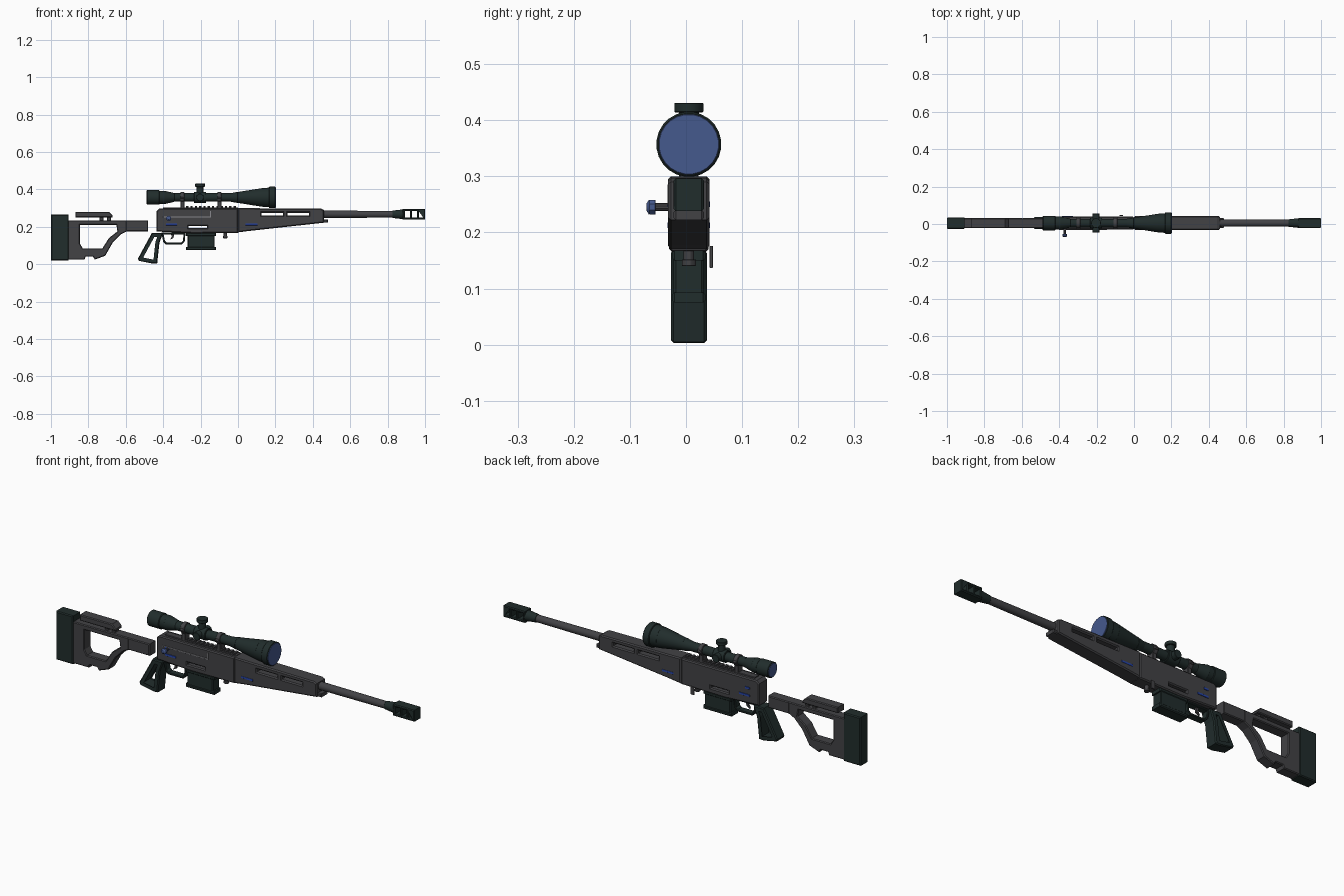
import bpy, math
from mathutils import Matrix, Vector

starter = bpy.data.objects.get("Cube")
if starter:
    bpy.data.objects.remove(starter)

CENTRE_Y = 0.005
SCOPE_Z = 0.357
BORE_Z = 0.267
BODY_HALF = 0.035
SLIM_HALF = 0.027
CHAMFER_SHARE = 0.15


def material(name, red, green, blue):
    mat = bpy.data.materials.new(name)
    mat.use_nodes = True
    colour = (red, green, blue, 1)
    mat.diffuse_color = colour
    mat.node_tree.nodes["Principled BSDF"].inputs["Base Color"].default_value = colour
    return mat


GREY = material("gunmetal grey", 0.055, 0.055, 0.06)
GREEN = material("dark green", 0.015, 0.026, 0.025)
BLUE = material("marking blue", 0.02, 0.06, 0.4)
LENS = material("lens blue", 0.06, 0.1, 0.27)
STEEL = material("bare steel", 0.25, 0.25, 0.27)


def add_object(name, data):
    ob = bpy.data.objects.new(name, data)
    bpy.context.collection.objects.link(ob)
    bpy.ops.object.select_all(action='DESELECT')
    ob.select_set(True)
    bpy.context.view_layer.objects.active = ob
    return ob


def plate(name, mat, half, outline, holes=(), y=CENTRE_Y):
    """Side outline with holes, extruded across the rifle with chamfered rims."""
    chamfer = half * CHAMFER_SHARE
    curve = bpy.data.curves.new(name, 'CURVE')
    curve.dimensions, curve.fill_mode = '2D', 'BOTH'
    curve.extrude, curve.bevel_depth = half - chamfer, chamfer
    curve.offset, curve.bevel_resolution = -chamfer, 0
    for loop in (outline, *holes):
        spline = curve.splines.new('POLY')
        spline.points.add(len(loop) - 1)
        for point, (x, z) in zip(spline.points, loop):
            point.co = (x, z, 0, 1)
        spline.use_cyclic_u, spline.use_smooth = True, False
    ob = add_object(name, curve)
    ob.location.y = y
    ob.rotation_euler.x = math.pi / 2
    bpy.ops.object.convert(target='MESH')
    converted = bpy.context.object
    converted.data.materials.clear()
    converted.data.materials.append(mat)


def rect(left, right, bottom, top):
    return [(left, bottom), (right, bottom), (right, top), (left, top)]


def slots(start, count, pitch, length, bottom, top):
    """Row of equal rectangular holes."""
    lefts = [start + i * pitch for i in range(count)]
    return [rect(left, left + length, bottom, top) for left in lefts]


def inset(outline, wall):
    """Outline moved inwards by the wall thickness (anticlockwise loops)."""
    points = [Vector(p) for p in outline]
    result = []
    for i, here in enumerate(points):
        before, after = points[i - 1], points[(i + 1) % len(points)]
        first = (here - before).orthogonal().normalized()
        second = (after - here).orthogonal().normalized()
        result.append(here + (first + second) * wall / (1 + first.dot(second)))
    return result


def box(name, mat, left, right, bottom, top, half, y=CENTRE_Y):
    plate(name, mat, half, rect(left, right, bottom, top), y=y)


def tube(name, mat, origin, axis, start, end, radius, end_radius=None, sides=24):
    """Turned part along an axis, straight or tapered, with softened rims."""
    end_radius = end_radius or radius
    rim = min(radius, end_radius, end - start) * CHAMFER_SHARE / 2
    rings = [(start, radius - rim), (start + rim, radius),
             (end - rim, end_radius), (end, end_radius - rim)]
    turn = {'X': Matrix.Rotation(math.pi / 2, 3, 'Y'),
            'Y': Matrix.Rotation(-math.pi / 2, 3, 'X'),
            'Z': Matrix.Identity(3)}[axis]
    verts, faces = [], []
    for along, r in rings:
        for i in range(sides):
            angle = math.tau * (i + 0.5) / sides
            local = Vector((r * math.cos(angle), r * math.sin(angle), along))
            verts.append(turn @ local + Vector(origin))
    for k in range(len(rings) - 1):
        low, high = k * sides, (k + 1) * sides
        for i in range(sides):
            j = (i + 1) % sides
            faces.append((low + i, low + j, high + j, high + i))
    faces.append(tuple(reversed(range(sides))))
    faces.append(tuple(range(len(verts) - sides, len(verts))))
    mesh = bpy.data.meshes.new(name)
    mesh.from_pydata(verts, [], faces)
    mesh.materials.append(mat)
    add_object(name, mesh)
    bpy.ops.object.shade_smooth_by_angle(angle=math.radians(30))


# Butt stock
box("butt_pad", GREEN, -1, -0.905, 0.02, 0.265, 0.031)
stock_outline = [(-0.91, 0.025), (-0.82, 0.025), (-0.815, 0.04), (-0.775, 0.04),
                 (-0.765, 0.025), (-0.71, 0.045), (-0.67, 0.115), (-0.625, 0.16),
                 (-0.595, 0.175), (-0.595, 0.235), (-0.91, 0.235)]
stock_window = [(-0.845, 0.21), (-0.65, 0.21), (-0.645, 0.175), (-0.69, 0.14),
                (-0.725, 0.085), (-0.83, 0.085), (-0.845, 0.11)]
plate("stock_frame", GREY, SLIM_HALF, stock_outline, [stock_window])
plate("cheek_rest", GREY, SLIM_HALF,
      [(-0.87, 0.25), (-0.67, 0.25), (-0.67, 0.26), (-0.69, 0.28), (-0.87, 0.28)])
for x in (-0.74, -0.7):
    box("cheek_post", GREY, x, x + 0.02, 0.23, 0.255, SLIM_HALF / 2)
box("stock_neck", GREY, -0.6, -0.48, 0.175, 0.235, SLIM_HALF)

# Receiver and handguard
plate("receiver", GREY, BODY_HALF,
      [(-0.435, 0.175), (-0.24, 0.165), (0, 0.168), (0, 0.298), (-0.42, 0.298), (-0.435, 0.285)],
      slots(-0.265, 1, 0, 0.1, 0.193, 0.204))
plate("handguard", GREY, BODY_HALF + 0.002,
      [(0, 0.17), (0.06, 0.178), (0.46, 0.222), (0.46, 0.29), (0.445, 0.297), (0, 0.3)],
      slots(0.125, 2, 0.14, 0.115, 0.26, 0.275))
box("handguard_lip", GREY, 0.44, 0.48, 0.222, 0.24, SLIM_HALF)
box("top_rail", GREY, -0.4, 0, 0.295, 0.303, BODY_HALF / 2)
for tooth in slots(-0.3, 13, 0.023, 0.012, 0.3, 0.31):
    plate("rail_tooth", GREY, BODY_HALF / 2, tooth)

# Ejection port edge and bolt
near_side = CENTRE_Y - BODY_HALF
box("port_lower_edge", STEEL, -0.4, -0.145, 0.25, 0.255, 0.003, near_side)
box("port_front_edge", STEEL, -0.15, -0.145, 0.25, 0.285, 0.003, near_side)
bolt = (-0.37, near_side, 0.245)
tube("bolt_handle", GREY, bolt, 'Y', -0.03, 0, 0.007, sides=10)
tube("bolt_knob", LENS, bolt, 'Y', -0.036, -0.024, 0.014, sides=8)
tube("bolt_knob_tip", LENS, bolt, 'Y', -0.04, -0.036, 0.008, 0.014, sides=8)

# Blue markings on both sides
for side in (-1, 1):
    for x, z, length in ((-0.385, 0.208, 0.06), (0.04, 0.208, 0.065), (-0.385, 0.245, 0.025)):
        box("blue_marking", BLUE, x, x + length, z, z + 0.01, 0.003,
            CENTRE_Y + side * BODY_HALF)

# Barrel and muzzle brake
bore = (0, CENTRE_Y, BORE_Z)
tube("barrel", GREY, bore, 'X', 0.44, 0.84, 0.02, 0.018)
tube("muzzle_collar", GREEN, bore, 'X', 0.825, 0.89, 0.02, SLIM_HALF)
brake_bottom, brake_top = BORE_Z - 0.029, BORE_Z + 0.029
plate("muzzle_brake", GREEN, SLIM_HALF, rect(0.88, 1, brake_bottom, brake_top),
      slots(0.893, 3, 0.037, 0.026, brake_bottom + 0.012, brake_top - 0.012))

# Grip, trigger and magazine
grip = [(-0.4, 0.168), (-0.46, 0.168), (-0.535, 0.03), (-0.53, 0.018), (-0.455, 0.003),
        (-0.432, 0.005), (-0.42, 0.115)]
plate("pistol_grip", GREEN, BODY_HALF - 0.003, grip, [inset(grip, 0.017)])
guard = [(-0.28, 0.17), (-0.41, 0.17), (-0.4, 0.12), (-0.385, 0.105), (-0.3, 0.105), (-0.285, 0.12)]
plate("trigger_guard", GREEN, BODY_HALF / 2, guard, [inset(guard, 0.01)])
plate("trigger", GREY, 0.006,
      [(-0.34, 0.168), (-0.36, 0.168), (-0.354, 0.147), (-0.364, 0.13), (-0.345, 0.14)])
box("magazine", GREEN, -0.27, -0.125, 0.08, 0.17, SLIM_HALF)
for name, z in (("magazine_base", 0.075), ("magazine_lip", 0.15)):
    box(name, GREEN, -0.277, -0.118, z, z + 0.018, SLIM_HALF + 0.003)
stud = (-0.068, CENTRE_Y, 0.14)
tube("front_stud", GREY, stud, 'Z', 0, 0.035, 0.01, sides=12)
tube("front_stud_foot", GREY, stud, 'Z', 0, 0.012, 0.013, sides=12)
box("side_lever", GREY, -0.078, -0.058, 0.137, 0.176, 0.003, CENTRE_Y + BODY_HALF + 0.005)

# Scope body, from eyepiece to front bell
sight = (0, CENTRE_Y, SCOPE_Z)
for name, mat, start, end, radius, end_radius in (
        ("rear_lens", LENS, -0.49, -0.48, 0.034, 0.034),
        ("eyepiece", GREEN, -0.488, -0.42, 0.039, 0.039),
        ("eyepiece_neck", GREEN, -0.425, -0.39, 0.035, 0.036),
        ("eyepiece_taper", GREEN, -0.395, -0.34, 0.036, 0.024),
        ("main_tube", GREEN, -0.35, -0.03, 0.023, 0.023),
        ("front_taper_start", GREEN, -0.04, 0, 0.023, 0.03),
        ("front_taper", GREEN, -0.005, 0.13, 0.029, 0.05),
        ("front_bell", GREEN, 0.125, 0.17, 0.05, 0.053),
        ("front_rim", GREEN, 0.165, 0.2, 0.058, 0.058),
        ("front_lens", LENS, 0.19, 0.202, 0.054, 0.054),
        ("turret_hub", GREEN, -0.235, -0.17, 0.03, 0.03)):
    tube(name, mat, sight, 'X', start, end, radius, end_radius)

# Turrets and mounting rings
turret = (-0.203, CENTRE_Y, SCOPE_Z)
tube("turret_stem", GREEN, turret, 'Z', 0, 0.06, 0.018)
tube("turret_cap", GREEN, turret, 'Z', 0.057, 0.074, 0.026)
tube("side_turrets", GREEN, turret, 'Y', -0.05, 0.05, 0.02)
for x in (-0.308, -0.11):
    end = x + 0.022
    tube("scope_ring", GREY, sight, 'X', x, end, 0.028)
    box("ring_foot", GREY, x, end, 0.298, SCOPE_Z - 0.02, BODY_HALF / 2)
    box("ring_clamp", GREY, x, end, SCOPE_Z - 0.007, SCOPE_Z + 0.007, BODY_HALF)
